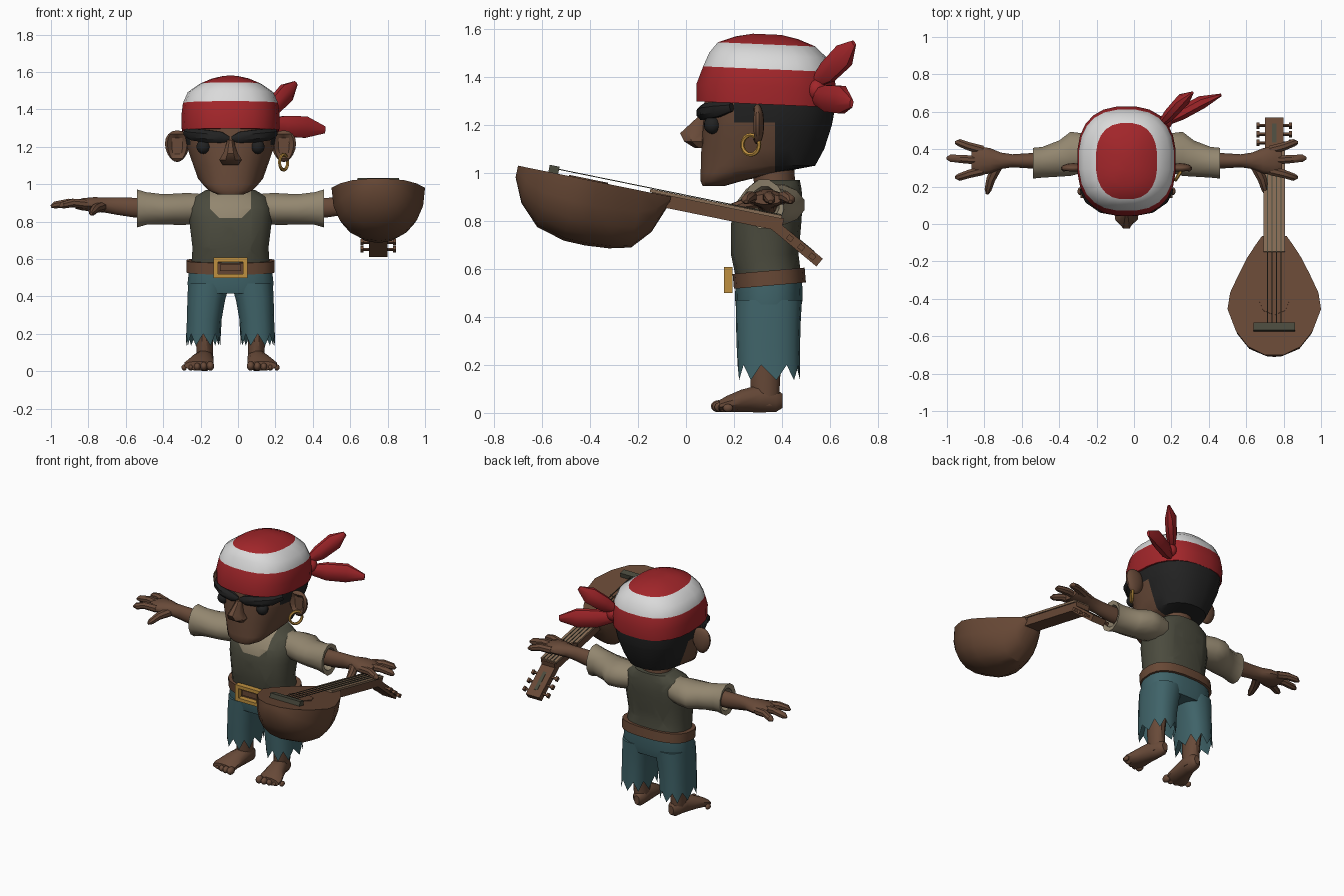
import bpy, bmesh, math
from mathutils import Vector, Matrix

if "Cube" in bpy.data.objects:
    bpy.data.objects.remove(bpy.data.objects["Cube"])

def material(name, rgb):
    m = bpy.data.materials.new(name)
    m.diffuse_color = (*rgb, 1)
    m.use_nodes = True
    m.node_tree.nodes["Principled BSDF"].inputs["Base Color"].default_value = m.diffuse_color
    return m

SKIN = material("brown skin", (0.138, 0.068, 0.040))
RED = material("red cloth", (0.36, 0.019, 0.023))
WHITE = material("white cloth", (0.70, 0.70, 0.70))
BLACK = material("black hair", (0.016, 0.016, 0.016))
VEST = material("olive grey", (0.070, 0.070, 0.048))
BEIGE = material("beige linen", (0.29, 0.24, 0.16))
TEAL = material("teal cloth", (0.050, 0.125, 0.140))
WOOD = material("brown wood", (0.137, 0.065, 0.036))
GOLD = material("gold", (0.52, 0.28, 0.05))
TAN = material("tan wood", (0.24, 0.15, 0.09))

T = Matrix.Translation
BODY = T((-0.04, 0, 0))                       # the figure stands slightly left of centre
LUTE = T((0.75, -0.70, 1.03)) @ Matrix.Rotation(math.radians(-11.5), 4, 'X')

def about(c, deg):
    return BODY @ T(c) @ Matrix.Rotation(math.radians(deg), 4, 'X') @ T(-Vector(c))

def make(name, bm, mats, M=BODY, rule=None, cuts=(), angle=38):
    mats = mats if isinstance(mats, list) else [mats]
    for co, no in cuts:
        bmesh.ops.bisect_plane(bm, geom=bm.verts[:] + bm.edges[:] + bm.faces[:],
                               plane_co=co, plane_no=no)
    bmesh.ops.recalc_face_normals(bm, faces=bm.faces[:])
    if rule:
        for f in bm.faces:
            f.material_index = rule(f.calc_center_median())
    bm.transform(M)
    me = bpy.data.meshes.new(name)
    bm.to_mesh(me)
    bm.free()
    for m in mats:
        me.materials.append(m)
    me.shade_smooth()
    me.set_sharp_from_angle(angle=math.radians(angle))
    ob = bpy.data.objects.new(name, me)
    bpy.context.collection.objects.link(ob)
    return ob

def skin_rings(rings):
    bm = bmesh.new()
    vs = [[bm.verts.new(p) for p in r] for r in rings]
    n = len(rings[0])
    for a, b in zip(vs, vs[1:]):
        for i in range(n):
            j = (i + 1) % n
            bm.faces.new((a[i], a[j], b[j], b[i]))
    bm.faces.new(vs[0][::-1])
    bm.faces.new(vs[-1])
    return bm

def tube(name, secs, mats, axis=None, up=(0, 0, 1), n=10, p=2.0, hem=None, **kw):
    """Loft of superellipses; secs = (x, y, z, half width, half height)."""
    pts = [Vector(s[:3]) for s in secs]
    rings = []
    for k, s in enumerate(secs):
        d = Vector(axis) if axis else pts[min(k + 1, len(pts) - 1)] - pts[max(k - 1, 0)]
        u = d.cross(Vector(up)).normalized()
        v = u.cross(d).normalized()
        ring = []
        for i in range(n):
            t = 2 * math.pi * (i + 0.5) / n
            c, q = math.cos(t), math.sin(t)
            P = pts[k] + u * s[3] * math.copysign(abs(c) ** (2 / p), c) \
                + v * s[4] * math.copysign(abs(q) ** (2 / p), q)
            if hem and k == 1:
                P.z += hem if i % 2 else -hem
            ring.append(P)
        rings.append(ring)
    return make(name, skin_rings(rings), mats, **kw)

def column(name, secs, mats, **kw):
    """Upright loft; secs = (z, x, y, rx, ry)."""
    return tube(name, [(x, y, z, a, b) for z, x, y, a, b in secs], mats,
                axis=(0, 0, 1), up=(0, 1, 0), **kw)

def box(name, c, size, mat, M=BODY):
    bm = bmesh.new()
    bmesh.ops.create_cube(bm, size=1, matrix=T(c) @ Matrix.Diagonal((*size, 1)))
    return make(name, bm, mat, M)

def ball(name, c, r, mat, dent=False):
    bm = bmesh.new()
    bmesh.ops.create_uvsphere(bm, u_segments=14, v_segments=9, radius=1)
    if dent:
        for v in bm.verts:
            if v.co.y < 0 and math.hypot(v.co.x, v.co.z) < 0.72:
                v.co.y = 0.1
            v.co.x *= 0.85 + 0.15 * v.co.z
    bm.transform(T(c) @ Matrix.Diagonal((*r, 1)))
    return make(name, bm, mat)

# head with hair painted by position
column("head", [(.945, 0, .115, .07, .045), (.965, 0, .145, .115, .085), (1.0, 0, .22, .15, .16),
                (1.03, 0, .30, .175, .24), (1.10, 0, .32, .20, .258), (1.20, 0, .34, .235, .27),
                (1.28, 0, .35, .25, .275), (1.36, 0, .35, .245, .27)], [SKIN, BLACK],
       n=24, p=2.4,
       cuts=[((0, .37, 0), (0, 1, 0)), ((0, .2, 0), (0, 1, 0)), ((0, 0, 1.21), (0, 0, 1))],
       rule=lambda c: int((c.y > .37 and c.z > 1.005) or (c.y > .2 and c.z > 1.21)))

# bandana with a white stripe
column("bandana", [(1.285, 0, .338, .262, .292), (1.36, 0, .338, .265, .294), (1.432, 0, .34, .256, .272),
                   (1.49, 0, .338, .23, .247), (1.535, 0, .33, .165, .205),
                   (1.563, 0, .33, .10, .13), (1.577, 0, .33, .04, .06)], [RED, WHITE],
       n=24, p=2.5, M=about((0, .34, 1.4), -2.5), rule=lambda c: int(1.432 < c.z < 1.535))
tube("bandana_tail_upper", [(.18, .53, 1.37, .015, .02), (.235, .59, 1.42, .035, .05),
                            (.30, .66, 1.49, .038, .055), (.35, .70, 1.54, .008, .015)], RED, n=8)
tube("bandana_tail_lower", [(.19, .53, 1.32, .015, .03), (.29, .59, 1.31, .038, .06),
                            (.40, .65, 1.305, .038, .062), (.505, .69, 1.29, .008, .02)], RED, n=8)
ball("bandana_knot", (.205, .545, 1.345), (.04, .04, .045), RED)

# nose, neck
column("nose", [(1.235, 0, .07, .018, .02), (1.165, 0, .038, .042, .068),
                (1.13, 0, .045, .066, .056), (1.103, 0, .065, .045, .03)], SKIN, n=8)
column("neck", [(.88, 0, .37, .11, .09), (.95, 0, .37, .095, .085), (1.04, 0, .36, .095, .09)], SKIN, n=14)

# torso: vest with an open linen neckline
column("vest", [(.56, 0, .345, .212, .138), (.66, 0, .328, .205, .142), (.78, 0, .333, .22, .148),
                (.87, 0, .345, .222, .142), (.93, 0, .365, .20, .118), (.97, 0, .385, .13, .09)],
       [VEST, BEIGE], n=20, p=2.5,
       cuts=[((.11, 0, 0), (1, 0, 0)), ((-.11, 0, 0), (1, 0, 0)), ((0, 0, .82), (0, 0, 1)),
             ((.06, 0, .82), (1, 0, -1)), ((-.06, 0, .82), (1, 0, 1))],
       rule=lambda c: int(c.y < .34 and abs(c.x) < .11 and c.z > .82 and abs(c.x) - .06 < c.z - .82))

# belt and buckle
column("belt", [(.53, 0, .347, .238, .152), (.592, 0, .347, .238, .152)], WOOD,
       n=20, p=2.6, M=about((0, .345, .56), 5))
for z in (.51, .596):
    box("buckle_bar", (0, .176, z), (.184, .035, .022), GOLD)
for x in (-.08, .08):
    box("buckle_side", (x, .176, .553), (.024, .035, .09), GOLD)
box("buckle_prong", (.0, .186, .553), (.11, .012, .035), WOOD)

# trousers seat
column("trouser_seat", [(.415, 0, .345, .225, .13), (.47, 0, .345, .232, .142),
                        (.56, 0, .345, .222, .14)], TEAL, n=20, p=2.6)

for s, side in ((-1, "right"), (1, "left")):
    # face parts
    tube(side + "_eyebrow", [(s * .008, .075, 1.24, .012, .015), (s * .05, .07, 1.25, .028, .032),
                             (s * .13, .088, 1.257, .032, .036), (s * .20, .135, 1.265, .03, .034),
                             (s * .24, .19, 1.275, .015, .02)], BLACK, n=8)
    ball(side + "_eye", (s * .145, .11, 1.20), (.038, .036, .038), BLACK)
    ball(side + "_ear", (s * .285, .298, 1.203), (.078, .028, .085), SKIN, dent=True)
    # sleeve, arm and hand
    X = (1, 0, 0)
    tube(side + "_sleeve", [(s * x, y, z, a, b) for x, y, z, a, b in (
        (.15, .375, .87, .09, .08), (.23, .38, .868, .108, .088), (.30, .375, .866, .122, .086),
        (.36, .35, .865, .10, .084), (.45, .33, .87, .085, .09), (.50, .325, .87, .085, .105),
        (.495, .328, .87, .062, .075), (.44, .33, .87, .05, .06))], BEIGE, axis=X, n=12)
    tube(side + "_arm", [(s * x, .338, z, a, b) for x, z, a, b in (
        (.40, .875, .045, .055), (.52, .875, .042, .054), (.61, .883, .036, .048), (.67, .888, .045, .042),
        (.73, .892, .07, .04), (.79, .892, .08, .034), (.83, .89, .062, .022))], SKIN, axis=X, n=12)
    for y0, x1, y1 in ((.395, .915, .435), (.34, .96, .352), (.285, .915, .25)):
        tube(side + "_finger", [(s * .77, y0, .892, .026, .026), (s * (.77 + x1) / 2, (y0 + y1) / 2, .90, .024, .024),
                                (s * (x1 - .02), y1, .888, .021, .02), (s * x1, y1, .88, .008, .008)], SKIN, n=8)
    tube(side + "_thumb", [(s * .69, .31, .88, .03, .028), (s * .725, .24, .868, .026, .024),
                           (s * .74, .185, .85, .02, .02), (s * .745, .16, .843, .008, .008)], SKIN, n=8)
    # trouser leg with ragged hem
    column(side + "_trouser_leg", [(.32, s * .145, .345, .06, .09), (.168, s * .146, .345, .092, .13),
                                   (.28, s * .14, .343, .094, .132), (.38, s * .13, .343, .102, .135),
                                   (.47, s * .115, .345, .113, .138)], TEAL, n=18, p=2.5, hem=.032)
    # leg and foot
    column(side + "_shin", [(.03, s * .135, .335, .042, .055), (.10, s * .138, .33, .045, .062),
                            (.17, s * .14, .33, .047, .066), (.34, s * .14, .34, .058, .08)], SKIN, n=12)
    tube(side + "_foot", [(s * .128, .402, .05, .02, .03), (s * .132, .375, .052, .042, .05),
                          (s * .138, .31, .06, .05, .06), (s * .155, .23, .05, .066, .048),
                          (s * .17, .17, .037, .08, .035), (s * .173, .14, .03, .075, .024)],
         SKIN, axis=(0, -1, 0), n=12)
    for i in range(5):
        r = .025 - .002 * i
        ball(side + "_toe", (s * (.108 + .035 * i), .135 + .005 * i * i * .5, r + .003), (r * .85, r * 1.25, r), SKIN)

# earring
R = Matrix.Rotation(math.radians(-32), 3, 'Z')
rings = []
for i in range(20):
    t = 2 * math.pi * i / 20
    rings.append([Vector((.284, .27, 1.117)) + R @ Vector((.009 * math.cos(q),
                 (.041 + .009 * math.sin(q)) * math.cos(t), (.041 + .009 * math.sin(q)) * math.sin(t)))
                 for q in (math.pi * k / 3 for k in range(6))])
bm = skin_rings(rings + [rings[0]])
bmesh.ops.delete(bm, geom=[f for f in bm.faces if len(f.verts) > 4], context='FACES_ONLY')
bmesh.ops.remove_doubles(bm, verts=bm.verts[:], dist=1e-5)
make("earring", bm, GOLD)

# lute bowl: half-round ribs along the body, flat on top
ribs = [(0, .05, .05), (.045, .14, .15), (.13, .205, .235), (.25, .25, .268), (.34, .236, .27),
        (.44, .19, .262), (.53, .145, .24), (.60, .10, .16), (.65, .065, .03)]
make("lute_bowl", skin_rings([[(h * math.copysign(abs(math.cos(t)) ** .85, math.cos(t)), v, -d * math.sin(t) ** .85 if t > 0.01 and t < 3.14 else 0)
     for t in (math.pi * k / 10 for k in range(11))] for v, h, d in ribs]), WOOD, LUTE, angle=30)

# lute neck, fretboard, strings, bridge, soundhole
box("lute_neck", (0, .85, -.022), (.10, .56, .055), WOOD, LUTE)
box("fretboard", (0, .84, .009), (.116, .56, .014), TAN, LUTE)
for x in (-.036, -.012, .012, .036):
    box("string", (x, .63, .019), (.004, .97, .004), VEST, LUTE)
box("bridge", (0, .15, .014), (.224, .042, .032), VEST, LUTE)
bm = bmesh.new()
bmesh.ops.create_cone(bm, cap_ends=True, segments=8, radius1=.083, radius2=.083, depth=.006,
                      matrix=T((0, .30, .002)))
make("soundhole", bm, WOOD, LUTE)

# headstock and pegs
HEAD = LUTE @ T((0, 1.10, -.012)) @ Matrix.Rotation(math.radians(-28), 4, 'X')
box("headstock", (0, .122, -.018), (.10, .255, .042), WOOD, HEAD)
box("headstock_slot", (0, .14, .003), (.024, .13, .004), VEST, HEAD)
for v in (.09, .15, .21):
    for s in (-1, 1):
        box("peg", (s * .065, v, -.018), (.04, .012, .012), WOOD, HEAD)
        box("peg_knob", (s * .088, v, -.018), (.016, .026, .022), WOOD, HEAD)
